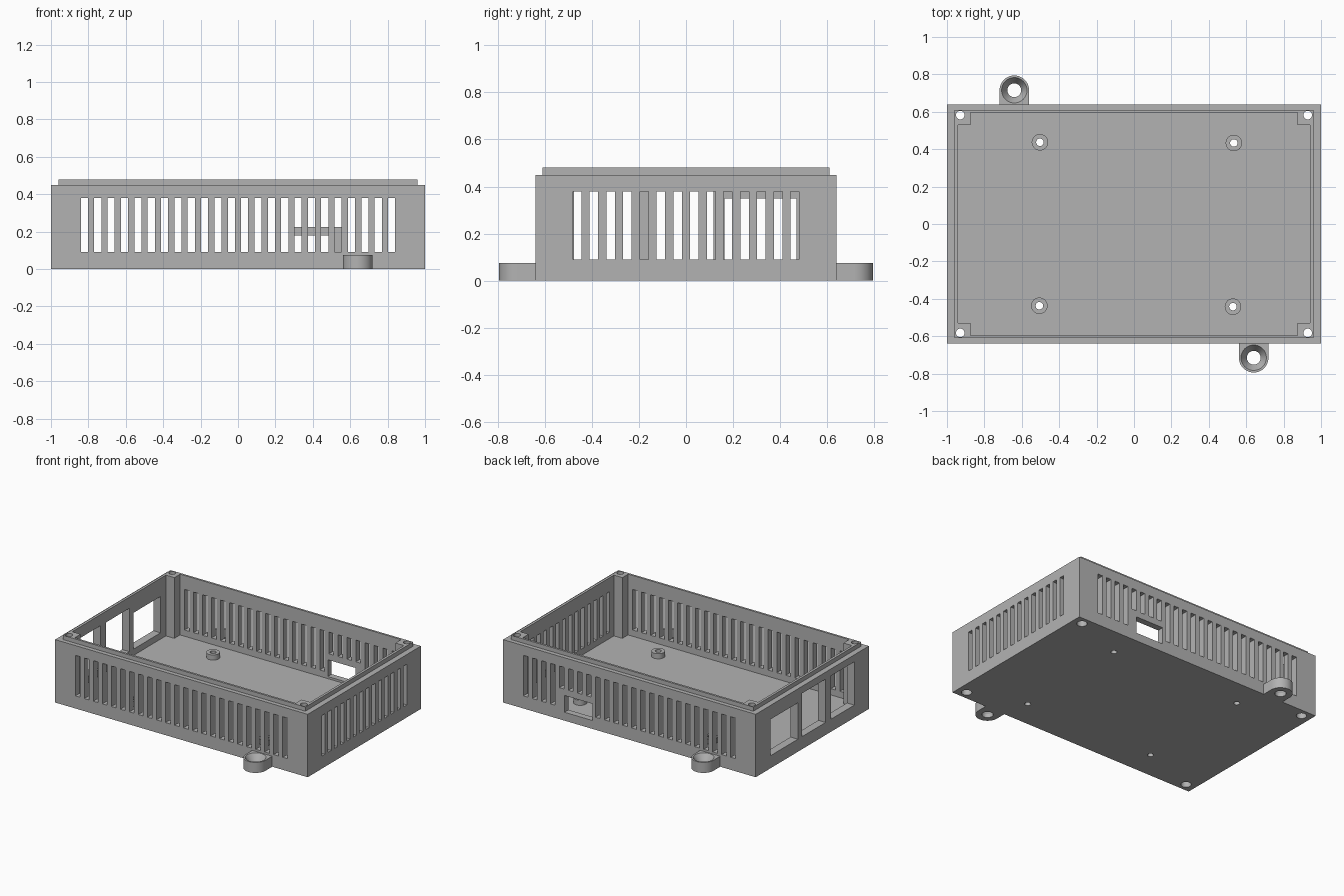
import bpy, bmesh, math

old = bpy.data.objects.get("Cube")
if old:
    bpy.data.objects.remove(old, do_unlink=True)

grey = bpy.data.materials.new("plain grey")
grey.use_nodes = True
colour = (0.45, 0.45, 0.45, 1)
grey.diffuse_color = colour
grey.node_tree.nodes["Principled BSDF"].inputs["Base Color"].default_value = colour


def loft(bm, loops):
    """Bridge equal-length closed loops and cap both ends."""
    rings = [[bm.verts.new(p) for p in loop] for loop in loops]
    n = len(rings[0])
    for a, b in zip(rings, rings[1:]):
        for i in range(n):
            j = (i + 1) % n
            bm.faces.new((a[i], a[j], b[j], b[i]))
    bm.faces.new(rings[0][::-1])
    bm.faces.new(rings[-1])


def rect(hx, hy, z):
    return [(-hx, -hy, z), (hx, -hy, z), (hx, hy, z), (-hx, hy, z)]


def box(bm, x0, x1, y0, y1, z0, z1):
    loft(bm, [[(x0, y0, z), (x1, y0, z), (x1, y1, z), (x0, y1, z)] for z in (z0, z1)])


def lathe(bm, cx, cy, profile, sides=32):
    """Round solid from (radius, height) pairs."""
    turns = [2 * math.pi * i / sides for i in range(sides)]
    loft(bm, [[(cx + r * math.cos(t), cy + r * math.sin(t), z) for t in turns]
              for r, z in profile])


def finish(bm, name):
    bmesh.ops.recalc_face_normals(bm, faces=bm.faces)
    mesh = bpy.data.meshes.new(name)
    bm.to_mesh(mesh)
    bm.free()
    obj = bpy.data.objects.new(name, mesh)
    bpy.context.collection.objects.link(obj)
    mesh.materials.append(grey)
    return obj


def activate(obj):
    bpy.ops.object.select_all(action='DESELECT')
    obj.select_set(True)
    bpy.context.view_layer.objects.active = obj


def cut(obj, cutter):
    cutter.hide_render = True
    mod = obj.modifiers.new("cut", 'BOOLEAN')
    mod.operation = 'DIFFERENCE'
    mod.solver = 'EXACT'
    mod.object = cutter
    activate(obj)
    bpy.ops.object.modifier_apply(modifier=mod.name)


FLOOR, RIM, LIP = 0.045, 0.45, 0.48
SLOT_LOW, SLOT_HIGH = 0.09, 0.38
helpers = []
parts = []

# Case: stepped block with a raised lip
bm = bmesh.new()
loft(bm, [rect(1, 0.64, 0), rect(1, 0.64, RIM), rect(0.96, 0.61, RIM), rect(0.96, 0.61, LIP)])
case = finish(bm, "case")
parts.append(case)

# Cavity leaving a square post in each corner
ix, iy, px, py = 0.942, 0.595, 0.875, 0.53
quarter = [(ix, py), (px, py), (px, iy)]
outline = []
for sx, sy in ((1, 1), (-1, 1), (-1, -1), (1, -1)):
    corner = [(sx * x, sy * y) for x, y in quarter]
    outline += corner if sx * sy > 0 else corner[::-1]
bm = bmesh.new()
loft(bm, [[(x, y, z) for x, y in outline] for z in (FLOOR, 0.6)])
cavity = finish(bm, "cavity_cutter")
helpers.append(cavity)
cut(case, cavity)

# Vent slots, windows and the rear port
bm = bmesh.new()
for i in range(24):
    x = 0.821 * (2 * i / 23 - 1)
    box(bm, x - 0.019, x + 0.019, -0.7, -0.56, SLOT_LOW, SLOT_HIGH)
    low = 0.225 if 0.29 < x < 0.56 else SLOT_LOW
    box(bm, x - 0.019, x + 0.019, 0.56, 0.7, low, SLOT_HIGH)
for i in range(14):
    y = 0.462 * (2 * i / 13 - 1)
    box(bm, 0.9, 1.1, y - 0.018, y + 0.018, SLOT_LOW, SLOT_HIGH)
for y0, y1, top in ((-0.475, -0.21, 0.4), (-0.15, 0.117, 0.4), (0.163, 0.47, 0.35)):
    box(bm, -1.1, -0.9, y0, y1, SLOT_LOW, top)
box(bm, 0.294, 0.514, 0.5, 0.7, 0.06, 0.18)
# Screw holes through the corner posts, wider underneath
for sx in (-1, 1):
    for sy in (-1, 1):
        lathe(bm, sx * 0.929, sy * 0.582,
              [(0.034, -0.1), (0.034, 0.06), (0.023, 0.06), (0.023, 0.6)])
openings = finish(bm, "opening_cutter")
helpers.append(openings)
cut(case, openings)

# Board standoffs with holes through the floor
spots = [(-0.503, 0.437), (0.534, 0.433), (-0.506, -0.437), (0.529, -0.442)]
bm = bmesh.new()
for x, y in spots:
    lathe(bm, x, y, [(0.02, -0.1), (0.02, 0.2)])
pins = finish(bm, "standoff_hole_cutter")
helpers.append(pins)
cut(case, pins)
for i, (x, y) in enumerate(spots):
    bm = bmesh.new()
    lathe(bm, x, y, [(0.044, 0.03), (0.044, 0.082)])
    post = finish(bm, f"standoff_{i + 1}")
    cut(post, pins)
    parts.append(post)

# Mounting ears with countersunk holes, front and back
for side, name in ((1, "front_ear"), (-1, "back_ear")):
    cx, cy, r = 0.64 * side, -0.715 * side, 0.079
    arc = [math.pi * (1 + i / 24) for i in range(25)]
    shape = [(0.64 + r * math.cos(t), -0.715 + r * math.sin(t)) for t in arc]
    shape += [(0.64 + r, -0.63), (0.64 - r, -0.63)]
    bm = bmesh.new()
    loft(bm, [[(side * x, side * y, z) for x, y in shape] for z in (0, 0.075)])
    ear = finish(bm, name)
    bm = bmesh.new()
    lathe(bm, cx, cy, [(0.037, -0.1), (0.037, 0.025), (0.068, 0.075), (0.068, 0.2)])
    sink = finish(bm, name + "_cutter")
    helpers.append(sink)
    cut(ear, sink)
    parts.append(ear)

# Tidy up and smooth the round surfaces
for h in helpers:
    bpy.data.objects.remove(h, do_unlink=True)
for p in parts:
    activate(p)
    bpy.ops.object.shade_smooth_by_angle(angle=math.radians(30))
